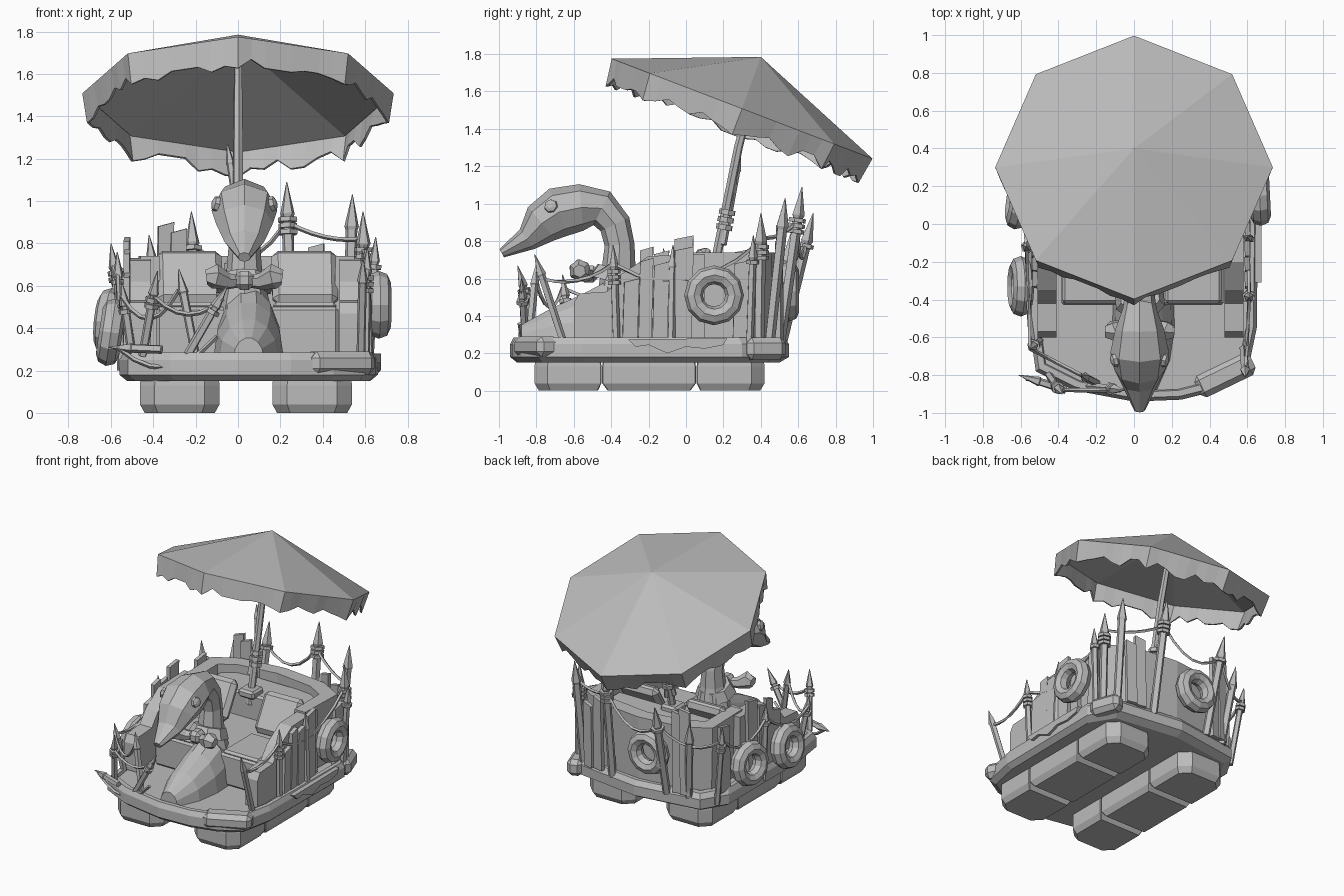
import bpy, bmesh, math, random
from math import sin, cos, pi
from mathutils import Vector, Matrix

random.seed(4)
old = bpy.data.objects.get("Cube")
if old:
    bpy.data.objects.remove(old, do_unlink=True)

grey = bpy.data.materials.new("plain grey")
grey.use_nodes = True
grey.diffuse_color = (0.5, 0.5, 0.5, 1)
grey.node_tree.nodes["Principled BSDF"].inputs["Base Color"].default_value = (0.5, 0.5, 0.5, 1)


def add_object(name, bm):
    bmesh.ops.recalc_face_normals(bm, faces=bm.faces[:])
    mesh = bpy.data.meshes.new(name)
    bm.to_mesh(mesh)
    bm.free()
    mesh.materials.append(grey)
    obj = bpy.data.objects.new(name, mesh)
    bpy.context.collection.objects.link(obj)
    return obj


def loft(name, rings):
    """Closed skin through rings of equal point count."""
    bm = bmesh.new()
    rows = [[bm.verts.new(p) for p in ring] for ring in rings]
    n = len(rows[0])
    for a, b in zip(rows, rows[1:]):
        for i in range(n):
            bm.faces.new((a[i], a[(i + 1) % n], b[(i + 1) % n], b[i]))
    bm.faces.new(rows[0])
    bm.faces.new(rows[-1])
    return add_object(name, bm)


def prism(name, outline, levels):
    """Plan outline stacked at (z, scale) levels."""
    c = sum((Vector(p) for p in outline), Vector((0, 0))) / len(outline)
    return loft(name, [[(*(c + (Vector(p) - c) * s), z) for p in outline] for z, s in levels])


def tube(name, points, radii, sides=5):
    pts = [Vector(p) for p in points]
    rings = []
    for i, p in enumerate(pts):
        t = (pts[min(i + 1, len(pts) - 1)] - pts[max(i - 1, 0)]).normalized()
        u = t.cross(Vector((0.3, 1, 0.1))).normalized()
        v = t.cross(u)
        rings.append([p + radii[i] * (u * cos(2 * pi * k / sides) + v * sin(2 * pi * k / sides))
                      for k in range(sides)])
    return loft(name, rings)


def box(name, center, size, bevel=0.0, rot=(0, 0, 0)):
    bm = bmesh.new()
    bmesh.ops.create_cube(bm, size=1)
    bmesh.ops.scale(bm, vec=size, verts=bm.verts)
    if bevel:
        bmesh.ops.bevel(bm, geom=bm.edges[:], offset=bevel, segments=1, affect='EDGES')
    obj = add_object(name, bm)
    obj.location, obj.rotation_euler = center, rot
    return obj


def stake(name, base, tip, r=0.026, wraps=0):
    """Sharpened post, with optional rope lashings."""
    a, b = Vector(base), Vector(tip)
    d = b - a
    head = b - d.normalized() * r * 4.2
    tube(name, [a, head - d * 0.02, head, b], [r * 0.8, r * 0.8, r, 0.002])
    for k in range(wraps):
        p = head - d.normalized() * (0.04 + 0.03 * k)
        tube(name + "_lashing", [p, p + d.normalized() * 0.022], [r * 1.3, r * 1.3], 6)


def rope(name, a, b, sag, r=0.011):
    a, b = Vector(a), Vector(b)
    pts = [a.lerp(b, t / 6) - Vector((0, 0, sag * 4 * t / 6 * (1 - t / 6))) for t in range(7)]
    tube(name, pts, [r] * 7, 4)


def plank(name, x, y, height, width, yaw):
    """Weathered board with a slanted broken top."""
    z = 0.27
    t, w = 0.014, width / 2
    turn = Matrix.Rotation(yaw, 3, 'Z')
    corners = [(-w, -t), (w, -t), (w, t), (-w, t)]
    tops = [height - 0.02, height, height, height - 0.02]
    loft(name, [[turn @ Vector((cx, cy, 0)) + Vector((x, y, z)) for cx, cy in corners],
                [turn @ Vector((cx + 0.01, cy, 0)) + Vector((x, y, h))
                 for (cx, cy), h in zip(corners, tops)]])


def tyre(name, center, rot):
    bpy.ops.mesh.primitive_torus_add(major_segments=12, minor_segments=8, major_radius=0.11,
                                     minor_radius=0.05, location=center, rotation=rot)
    obj = bpy.context.object
    obj.name = name
    obj.data.materials.append(grey)
    obj.scale.z = 1.1


# Floats: three sections each, rounded at the ends
for side, cx in (("right", -0.275), ("left", 0.35)):
    for label, y0, y1, r0, r1 in (("front", -0.81, -0.452, 0.07, 0.005), ("middle", -0.448, 0.053, 0.005, 0.005),
                                  ("back", 0.057, 0.42, 0.005, 0.07)):
        w = 0.188
        outline = [(cx - w, y0 + r0), (cx - w + r0, y0), (cx + w - r0, y0), (cx + w, y0 + r0),
                   (cx + w, y1 - r1), (cx + w - r1, y1), (cx - w + r1, y1), (cx - w, y1 - r1)]
        prism(f"{side}_{label}_float", outline, [(0, 0.88), (0.04, 1), (0.13, 1), (0.18, 0.97)])

# Deck with a chamfered bumper edge and a slightly lower floor
deck = [(-0.52, -0.78), (-0.32, -0.88), (0, -0.94), (0.25, -0.93), (0.45, -0.88), (0.6, -0.79), (0.65, -0.55),
        (0.66, 0.3), (0.55, 0.48), (0.04, 0.55), (-0.45, 0.48), (-0.56, 0.3), (-0.56, -0.5)]
prism("deck", deck, [(0.15, 0.94), (0.18, 1), (0.25, 1), (0.285, 0.97), (0.285, 0.92), (0.265, 0.91)])

# Torn cloth patches over the deck edge
box("front_patch", (0.48, -0.8, 0.235), (0.33, 0.13, 0.11), 0.03, (0, 0, 0.45))
box("corner_patch", (0.59, 0.42, 0.225), (0.11, 0.22, 0.12), 0.03, (0, 0, 0.35))
ragged = [(-0.31, 0.275), (-0.27, 0.235), (-0.2, 0.245), (-0.1, 0.2), (0.0, 0.235), (0.1, 0.225), (0.2, 0.245), (0.22, 0.28)]
loft("side_patch", [[(x, y, z) for y, z in ragged] for x in (0.62, 0.675)])

# Rear shell wrapping round the bench, open to the front
shell = [(-0.46, 0.0), (-0.47, 0.36), (-0.3, 0.46), (0.04, 0.5), (0.38, 0.46), (0.56, 0.36), (0.55, 0.0),
         (0.46, 0.0), (0.46, 0.29), (0.34, 0.36), (0.04, 0.4), (-0.26, 0.36), (-0.37, 0.29), (-0.37, 0.0)]
prism("rear_shell", shell, [(0.27, 0.98), (0.74, 1)])
box("seat_base", (0.045, -0.025, 0.385), (0.86, 0.81, 0.23), 0.015)
box("rear_shelf", (0.045, 0.26, 0.58), (0.82, 0.26, 0.2), 0.015)
for side, x in (("right", -0.23), ("left", 0.315)):
    box(f"{side}_seat_cushion", (x, -0.25, 0.505), (0.3, 0.34, 0.035), 0.015)
    box(f"{side}_backrest", (x, 0.04, 0.635), (0.31, 0.08, 0.29), 0.03, (-0.55, 0, 0.04))
    arm_x = -0.46 if side == "right" else 0.53
    profile = [(-0.6, 0.27), (-0.6, 0.47), (-0.57, 0.52), (-0.42, 0.53), (-0.35, 0.62), (-0.2, 0.72),
               (0.1, 0.73), (0.1, 0.27)]
    loft(f"{side}_arm_wall", [[(arm_x + d, y, z) for y, z in profile] for d in (-0.05, 0.05)])

# Swan figure: breast, neck and head, eyes and bow
cx = 0.03
breast = []
for y, h, w in ((-0.88, 0.09, 0.07), (-0.72, 0.18, 0.14), (-0.55, 0.26, 0.165), (-0.42, 0.33, 0.16), (-0.28, 0.22, 0.13)):
    breast.append([(0.05 + w * cos(pi * k / 7), y, 0.265 + h * sin(pi * k / 7)) for k in range(8)])
loft("swan_breast", breast)
spine = [(-0.36, 0.48, 0.12, 0.13), (-0.36, 0.66, 0.09, 0.085), (-0.355, 0.78, 0.08, 0.075), (-0.38, 0.89, 0.085, 0.08),
         (-0.45, 0.975, 0.1, 0.09), (-0.56, 0.98, 0.125, 0.13), (-0.68, 0.955, 0.135, 0.155), (-0.77, 0.895, 0.115, 0.135),
         (-0.85, 0.81, 0.065, 0.095), (-0.985, 0.735, 0.025, 0.03)]
rings = []
for i, (y, z, thick, wide) in enumerate(spine):
    a, b = spine[max(i - 1, 0)], spine[min(i + 1, len(spine) - 1)]
    t = Vector((0, b[0] - a[0], b[1] - a[1])).normalized()
    n = t.cross(Vector((1, 0, 0)))
    rings.append([Vector((cx + wide * cos(pi * k / 4), y, z)) + n * thick * sin(pi * k / 4) for k in range(8)])
loft("swan_neck_and_head", rings)
for side, s in (("right", -1), ("left", 1)):
    eye = Vector((cx + s * 0.125, -0.72, 0.985))
    out = Vector((s, -0.25, 0.25)).normalized()
    tube(f"{side}_eye", [eye, eye + out * 0.02, eye + out * 0.028], [0.038, 0.034, 0.015], 7)
    tube(f"{side}_bow_wing", [(cx, -0.5, 0.62), (cx + s * 0.08, -0.54, 0.62), (cx + s * 0.14, -0.57, 0.645),
                              (cx + s * 0.18, -0.57, 0.64)], [0.025, 0.04, 0.06, 0.035], 6)
box("bow_knot", (cx, -0.52, 0.625), (0.09, 0.1, 0.09), 0.025)
tube("neck_scarf", [(cx, -0.39, 0.58), (cx, -0.37, 0.65)], [0.14, 0.11], 8)


# Parasol canopy: shallow tilted cone with a ragged valance
def rim_point(a, s=1.0, drop=0.0):
    y = 0.3 + 0.697 * s * cos(a)
    return Vector((0.735 * s * sin(a), y - 0.36 * drop, 1.623 - 0.383 * y - 0.93 * drop))


bm = bmesh.new()
top = bm.verts.new((0, 0.4, 1.785))
under = bm.verts.new((0, 0.4, 1.75))
rim = [bm.verts.new(rim_point(k * pi / 4)) for k in range(8)]
inner = [bm.verts.new(rim_point(k * pi / 4, 0.97, 0.02)) for k in range(8)]
for k in range(8):
    j = (k + 1) % 8
    bm.faces.new((rim[k], rim[j], top))
    bm.faces.new((inner[j], inner[k], under))
    bm.faces.new((rim[j], rim[k], inner[k], inner[j]))
add_object("parasol_canopy", bm)

bm = bmesh.new()
steps = 8
upper, lower = [], []
for k in range(8):
    a, b = k * pi / 4, (k + 1) * pi / 4
    for i in range(steps):
        f = i / steps
        drop = 0.13 + random.choice((-0.035, -0.015, 0, 0.02)) if i else 0.15
        upper.append(bm.verts.new(rim_point(a).lerp(rim_point(b), f)))
        lower.append(bm.verts.new(rim_point(a, 0.97, drop).lerp(rim_point(b, 0.97, drop), f)))
for i in range(len(upper)):
    j = (i + 1) % len(upper)
    bm.faces.new((upper[i], upper[j], lower[j], lower[i]))
valance = add_object("parasol_valance", bm)
valance.modifiers.new("thickness", 'SOLIDIFY').thickness = 0.012

# Parasol pole, its splints and socket
tube("parasol_pole", [(0, 0.14, 0.6), (0.0, 0.28, 1.3), (0, 0.4, 1.76)], [0.026, 0.024, 0.018], 6)
stake("pole_splint", (0.02, 0.2, 0.78), (-0.05, 0.29, 1.27), 0.022)
stake("pole_splint_short", (-0.03, 0.18, 0.8), (0.0, 0.27, 1.2), 0.022)
for z in (0.86, 0.9, 0.94):
    tube("pole_lashing", [(0, 0.04 + z * 0.19, z), (0, 0.045 + z * 0.19, z + 0.028)], [0.045, 0.045], 7)
box("pole_socket", (0, 0.15, 0.69), (0.13, 0.13, 0.06), 0.015)

# Tyre fenders
tyre("left_tyre", (0.665, 0.15, 0.51), (0, pi / 2, 0.05))
tyre("right_front_tyre", (-0.6, -0.33, 0.38), (0, pi / 2 + 0.15, 0))
tyre("right_back_tyre", (-0.61, 0.13, 0.43), (0, pi / 2 + 0.1, -0.15))
tyre("back_tyre", (-0.08, 0.55, 0.53), (pi / 2, 0, 0))

# Sharpened stakes round the deck: base, tip, lashings, thickness
thin, thick = 0.027, 0.036
stakes = [((0.58, -0.66, 0.27), (0.59, -0.81, 0.73), 0, thin), ((0.6, -0.37, 0.2), (0.61, -0.39, 0.78), 3, thin),
          ((0.62, -0.08, 0.2), (0.6, -0.07, 0.78), 0, thin), ((0.6, 0.39, 0.2), (0.59, 0.4, 0.95), 3, thick),
          ((0.62, 0.34, 0.25), (0.65, 0.36, 0.83), 1, thin), ((0.52, 0.44, 0.2), (0.54, 0.53, 1.03), 0, thick),
          ((0.25, 0.5, 0.25), (0.23, 0.62, 1.09), 3, thick),
          ((-0.2, 0.51, 0.25), (-0.22, 0.68, 0.95), 1, thick), ((-0.36, 0.48, 0.25), (-0.42, 0.56, 0.84), 0, thick),
          ((-0.52, 0.38, 0.2), (-0.6, 0.43, 0.8), 2, thin), ((-0.55, -0.12, 0.2), (-0.57, -0.12, 0.76), 1, thin),
          ((-0.5, -0.62, 0.27), (-0.55, -0.66, 0.62), 1, thin), ((-0.2, -0.84, 0.27), (-0.28, -0.8, 0.68), 0, thin),
          ((-0.24, -0.86, 0.27), (-0.05, -0.88, 0.6), 1, thin), ((-0.45, -0.8, 0.27), (-0.38, -0.9, 0.67), 2, thin),
          ((-0.36, -0.88, 0.3), (-0.61, -0.8, 0.31), 0, thin)]
for i, (base, tip, wraps, r) in enumerate(stakes):
    stake(f"stake_{i + 1}", base, tip, r, wraps)

# Broken boards along both sides and the back
for y, h, w in ((-0.3, 0.66, 0.08), (-0.22, 0.77, 0.07), (-0.14, 0.75, 0.08), (-0.02, 0.83, 0.1), (0.3, 0.76, 0.1)):
    plank("left_board", 0.6, y, h - 0.06, w, pi / 2 + 0.06)
    plank("right_board", -0.525, y, h, w, pi / 2 - 0.06)
for x, h in ((-0.35, 0.9), (-0.29, 0.87), (0.36, 0.8), (0.44, 0.74)):
    plank("back_board", x, 0.5, h, 0.075, -0.2 if x > 0 else 0.2)

# Sagging ropes
for a, b, sag in (((0.59, -0.77, 0.6), (0.61, -0.39, 0.68), 0.05), ((0.61, -0.39, 0.68), (0.6, 0.4, 0.8), 0.15),
                  ((0.59, 0.4, 0.82), (0.23, 0.59, 0.9), 0.03), ((0.23, 0.59, 0.9), (-0.22, 0.64, 0.8), 0.14),
                  ((-0.22, 0.64, 0.8), (-0.59, 0.42, 0.7), 0.1), ((-0.59, 0.42, 0.7), (-0.57, -0.12, 0.66), 0.12),
                  ((-0.57, -0.12, 0.66), (-0.55, -0.66, 0.55), 0.1), ((-0.55, -0.66, 0.55), (-0.28, -0.8, 0.58), 0.12),
                  ((-0.57, -0.82, 0.31), (-0.1, -0.89, 0.36), 0.12), ((-0.4, -0.88, 0.55), (-0.07, -0.88, 0.54), 0.08)):
    rope("rope", a, b, sag)
